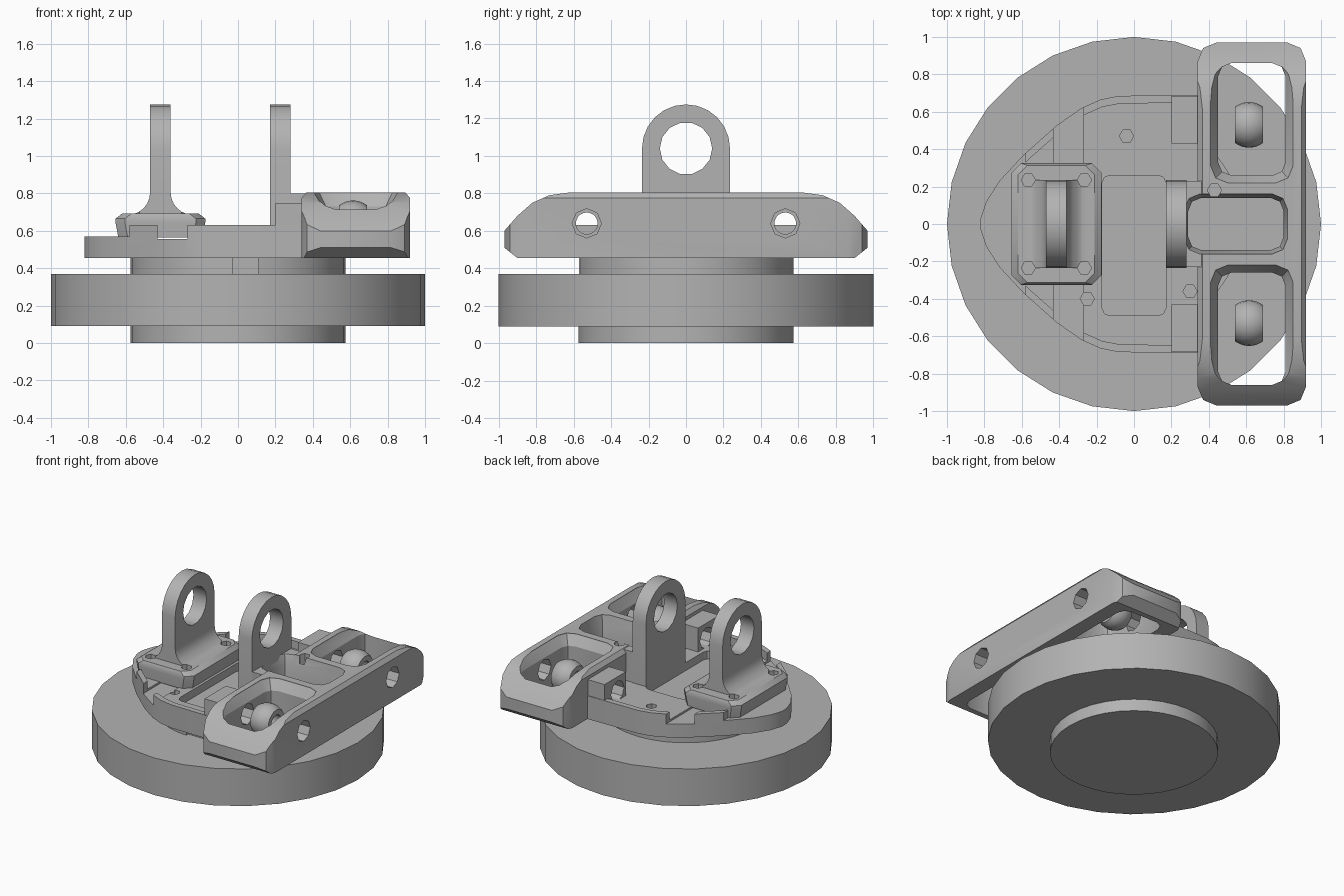
import bpy
import bmesh
from math import sin, cos, pi, radians, sqrt

cube = bpy.data.objects.get("Cube")
if cube:
    bpy.data.objects.remove(cube, do_unlink=True)

metal = bpy.data.materials.new("plain grey metal")
metal.use_nodes = True
grey = (0.45, 0.45, 0.45, 1)
metal.diffuse_color = grey
metal.node_tree.nodes["Principled BSDF"].inputs["Base Color"].default_value = grey


def loft(name, rings, closed=False):
    """Skin a list of equal rings; closed joins the last ring to the first."""
    bm = bmesh.new()
    loops = [[bm.verts.new(p) for p in ring] for ring in rings]
    n = len(loops[0])
    pairs = list(zip(loops, loops[1:]))
    if closed:
        pairs.append((loops[-1], loops[0]))
    else:
        bm.faces.new(loops[0][::-1])
        bm.faces.new(loops[-1])
    for a, b in pairs:
        for i in range(n):
            j = (i + 1) % n
            bm.faces.new((a[i], a[j], b[j], b[i]))
    bmesh.ops.recalc_face_normals(bm, faces=bm.faces)
    mesh = bpy.data.meshes.new(name)
    bm.to_mesh(mesh)
    bm.free()
    mesh.materials.append(metal)
    ob = bpy.data.objects.new(name, mesh)
    bpy.context.collection.objects.link(ob)
    return ob


def prism(name, pts, axis, lo, hi):
    place = {"x": lambda a, b, h: (h, a, b),
             "y": lambda a, b, h: (a, h, b),
             "z": lambda a, b, h: (a, b, h)}[axis]
    return loft(name, [[place(a, b, h) for a, b in pts] for h in (lo, hi)])


def circle(a, b, r, n):
    return [(a + r * cos(2 * pi * i / n), b + r * sin(2 * pi * i / n)) for i in range(n)]


def rect(x0, x1, y0, y1, c=0.0, n=2):
    """Rectangle with corners rounded by radius c in n steps."""
    if c == 0:
        return [(x0, y0), (x1, y0), (x1, y1), (x0, y1)]
    pts = []
    corners = ((x1 - c, y1 - c), (x0 + c, y1 - c), (x0 + c, y0 + c), (x1 - c, y0 + c))
    for q, (cx, cy) in enumerate(corners):
        for i in range(n + 1):
            t = pi / 2 * (q + i / n)
            pts.append((cx + c * cos(t), cy + c * sin(t)))
    return pts


def box(name, x0, x1, y0, y1, z0, z1):
    return prism(name, rect(x0, x1, y0, y1), "z", z0, z1)


def combine(ob, tools, operation="DIFFERENCE"):
    """Apply booleans and discard the tool objects."""
    for tool in tools:
        mod = ob.modifiers.new("bool", "BOOLEAN")
        mod.operation, mod.solver, mod.object = operation, "EXACT", tool
    dg = bpy.context.evaluated_depsgraph_get()
    dg.update()
    mesh = bpy.data.meshes.new_from_object(ob.evaluated_get(dg))
    ob.modifiers.clear()
    ob.data = mesh
    for tool in tools:
        bpy.data.objects.remove(tool, do_unlink=True)


def drill(points, z0, z1, r=0.038):
    return [prism("drill", circle(x, y, r, 6), "z", z0, z1) for x, y in points]


def cross_holes(x0, x1):
    return [prism("drill", circle(s * 0.53, 0.64, 0.078, 8), "x", x0, x1) for s in (-1, 1)]


def pocket(x0, x1, y0, y1, floor, lip=0.04):
    """Pocket cutter with a chamfered mouth."""
    rings = []
    for z, g in ((floor, 0), (0.73, 0), (0.80, lip), (0.9, lip)):
        pts = rect(x0 - g, x1 + g, y0 - g, y1 + g, 0.07 + g / 2)
        rings.append([(x, y, z) for x, y in pts])
    return loft("pocket", rings)


def centre_pocket():
    return pocket(0.29, 0.80, -0.14, 0.14, 0.52, 0.02)


# Wheel and hub
wheel = prism("wheel_disc", circle(0, 0, 1.0, 28), "z", 0.09, 0.37)
hub = prism("hub", circle(0, 0, 0.575, 36), "z", 0, 0.46)
combine(hub, [box("notch", -0.03, 0.11, -0.7, -0.55, 0.37, 0.5)])

# Base plate with an interrupted rim
half = [(0.36, 0.69), (-0.08, 0.685), (-0.18, 0.665), (-0.28, 0.62), (-0.41, 0.53),
        (-0.59, 0.37), (-0.72, 0.23), (-0.79, 0.12), (-0.82, 0.03)]
outline = half + [(x, -y) for x, y in reversed(half)]
plate = prism("base_plate", outline, "z", 0.455, 0.63)
inner = [(x * 0.95, y * 0.94) for x, y in outline]
combine(plate, [prism("recess", inner, "z", 0.57, 0.8),
                box("front_gap", -1, -0.58, -1, 1, 0.57, 0.8),
                box("side_gap", -0.43, -0.27, -1, 1, 0.555, 0.8),
                prism("tray", rect(-0.17, 0.17, -0.49, 0.26, 0.04), "z", 0.51, 0.8),
                centre_pocket()]
        + drill([(-0.04, 0.47), (-0.25, -0.40), (0.30, -0.36)], 0.50, 0.8))

# Raised corner blocks between plate and crossbar
for s, side in ((1, "left"), (-1, "right")):
    ys = sorted((s * 0.43, s * 0.685))
    block = box(side + "_corner_block", 0.20, 0.38, *ys, 0.5, 0.75)
    combine(block, cross_holes(0.1, 0.5))

# Crossbar: side profile trimmed by a rounded plan
side_half = [(0.90, 0.455), (0.97, 0.51), (0.97, 0.60), (0.90, 0.68), (0.82, 0.75),
             (0.73, 0.79), (0.62, 0.805)]
profile = side_half + [(-y, z) for y, z in reversed(side_half)]
crossbar = prism("crossbar", profile, "x", 0.3, 1.0)
plan = [(0.45, 0.0), (0.79, 0.0), (0.79, 0.0)]
rings = []
for z, g in ((0.4, 0), (0.775, 0), (0.805, 0.025), (0.9, 0.025)):
    rings.append([(x, y, z) for x, y in rect(0.34 + g, 0.92 - g, -0.97, 0.97, 0.10)])
combine(crossbar, [loft("trim", rings)], "INTERSECT")
web = prism("web", rect(0.25, 0.5, -0.23, 0.23, 0.03), "z", 0.455, 0.80)
combine(crossbar, [web], "UNION")
combine(crossbar, [pocket(0.45, 0.81, 0.26, 0.86, 0.3),
                   pocket(0.45, 0.81, -0.86, -0.26, 0.3),
                   centre_pocket()]
        + cross_holes(0.1, 1.2) + drill([(0.43, 0.18)], 0.6, 0.9))

# Barrel bushings inside the outer pockets
for s, side in ((1, "left"), (-1, "right")):
    rings = []
    for i in range(9):
        x = -0.075 + 0.15 * i / 8
        rings.append([(0.615 + x, y, z)
                      for y, z in circle(s * 0.53, 0.64, sqrt(0.122 ** 2 - x * x), 20)])
    for x in (0.075, -0.075):
        rings.append([(0.615 + x, y, z) for y, z in circle(s * 0.53, 0.64, 0.058, 20)])
    loft(side + "_bushing", rings, closed=True)


def lug(name, x0, x1, z0):
    """Upright ear with a rounded top and an eye."""
    arch = [(0.235 * cos(pi * i / 12), 1.04 + 0.235 * sin(pi * i / 12)) for i in range(13)]
    return prism(name, [(-0.235, z0), (0.235, z0)] + arch, "x", x0, x1)


def eye():
    return prism("eye", circle(0, 1.04, 0.14, 14), "x", -1, 1)


# Fixed lug on the plate
rear_lug = lug("fixed_lug", 0.17, 0.28, 0.5)
combine(rear_lug, [eye()])

# Bolted lug: chamfered foot, filleted neck, ear
foot_rings = []
for z, g in ((0.565, 0.015), (0.645, 0), (0.665, 0), (0.692, 0.035)):
    foot_rings.append([(x, y, z) for x, y in
                       rect(-0.655 + g, -0.175 - g, -0.325 + g / 3, 0.325 - g / 3, 0.05, 1)])
foot = loft("bolted_lug", foot_rings)
arc = [(0.055 + 0.12 * (1 - sin(t)), 0.685 + 0.12 * (1 - cos(t)))
       for t in (radians(a) for a in range(0, 91, 15))]
neck = [(-0.415 + a, z) for a, z in arc] + [(-0.415 - a, z) for a, z in reversed(arc)]
neck = [(-0.24, 0.62)] + neck + [(-0.59, 0.62)]
combine(foot, [prism("neck", neck, "y", -0.235, 0.235),
               lug("ear", -0.47, -0.36, 0.6)], "UNION")
bolts = [(x, y) for x in (-0.565, -0.265) for y in (-0.235, 0.235)]
combine(foot, [eye()] + drill(bolts, 0.6, 0.8))

# Smooth shading with sharp edges kept
bpy.ops.object.select_all(action="DESELECT")
for ob in bpy.context.scene.objects:
    if ob.type == "MESH" and metal.name in ob.data.materials:
        ob.select_set(True)
        bpy.context.view_layer.objects.active = ob
bpy.ops.object.shade_smooth_by_angle(angle=radians(28))
